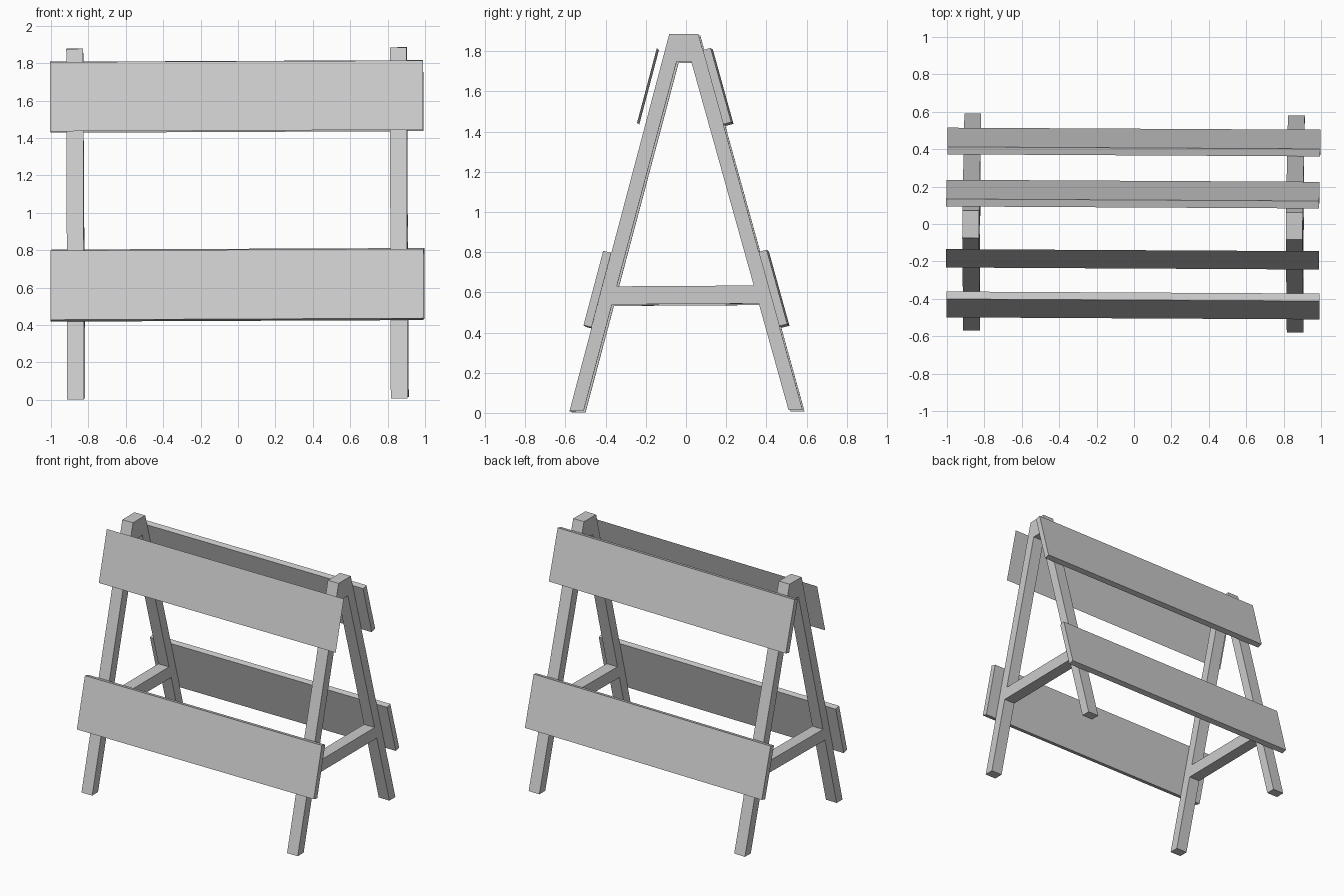
import bpy
import bmesh
from mathutils import Euler, Matrix

cube = bpy.data.objects.get("Cube")
if cube:
    bpy.data.objects.remove(cube)

# One plain grey for the whole barricade
grey = bpy.data.materials.new("painted grey")
grey.use_nodes = True
GREY = (0.6, 0.6, 0.6, 1)
grey.diffuse_color = GREY
grey.node_tree.nodes["Principled BSDF"].inputs["Base Color"].default_value = GREY

# The barricade stands very slightly crooked
LEAN = (Matrix.Translation((0, 0.005, 0.008))
        @ Euler((0.006, -0.0042, -0.0055)).to_matrix().to_4x4())

TOP, TOP_HALF, FOOT_HALF = 1.873, 0.0725, 0.58
SLOPE = (FOOT_HALF - TOP_HALF) / TOP
LEG_X, LEG_WIDTH, LEG_DEPTH = 0.865, 0.09, 0.07


def outer(z):
    """Distance of the outer leg surface from the middle at height z."""
    return TOP_HALF + (TOP - z) * SLOPE


def extrude_profile(name, profile, x0, x1, solid=True):
    """Sweep a (y, z) profile along x from x0 to x1."""
    bm = bmesh.new()
    if solid:
        face = bm.faces.new([bm.verts.new((x0, y, z)) for y, z in profile])
        geom = [face]
    else:
        a, b = [bm.verts.new((x0, y, z)) for y, z in profile]
        geom = [bm.edges.new((a, b))]
    ext = bmesh.ops.extrude_face_region(bm, geom=geom) if solid else \
        bmesh.ops.extrude_edge_only(bm, edges=geom)
    moved = [g for g in ext["geom"] if isinstance(g, bmesh.types.BMVert)]
    bmesh.ops.translate(bm, verts=moved, vec=(x1 - x0, 0, 0))
    bmesh.ops.recalc_face_normals(bm, faces=bm.faces)
    if not solid and bm.faces[:][0].normal.y > 0:
        bmesh.ops.reverse_faces(bm, faces=bm.faces[:])
    bm.transform(LEAN)
    mesh = bpy.data.meshes.new(name)
    bm.to_mesh(mesh)
    bm.free()
    mesh.materials.append(grey)
    obj = bpy.data.objects.new(name, mesh)
    bpy.context.collection.objects.link(obj)


# A-shaped end frames with a cross brace between the legs
CROTCH = 1.737
half = [(TOP_HALF, TOP), (FOOT_HALF, 0), (FOOT_HALF - LEG_DEPTH, 0),
        (outer(CROTCH) - LEG_DEPTH - 0.003, CROTCH)]
frame = half + [(-y, z) for y, z in reversed(half)]
brace = [(s * (outer(z) - LEG_DEPTH), z)
         for s, z in ((-1, 0.53), (1, 0.53), (1, 0.62), (-1, 0.62))]
for side, x in (("right", -LEG_X), ("left", LEG_X)):
    x0, x1 = x - LEG_WIDTH / 2, x + LEG_WIDTH / 2
    extrude_profile(side + "_frame", frame, x0, x1)
    extrude_profile(side + "_brace", brace, x0, x1)


# Boards lying against the sloping legs
THICK, RISE = 0.04, 0.01


def board(name, side, low, high, sheet=False):
    face = [(side * (outer(z) + THICK), z + RISE) for z in (low, high)]
    back = [(side * outer(z), z) for z in (high, low)]
    extrude_profile(name, face if sheet else face + back, -0.997, 0.997, not sheet)


board("back_upper_board", 1, 1.423, 1.793)
board("back_lower_board", 1, 0.417, 0.787)
board("front_lower_board", -1, 0.417, 0.787)
board("front_upper_panel", -1, 1.423, 1.793, sheet=True)
